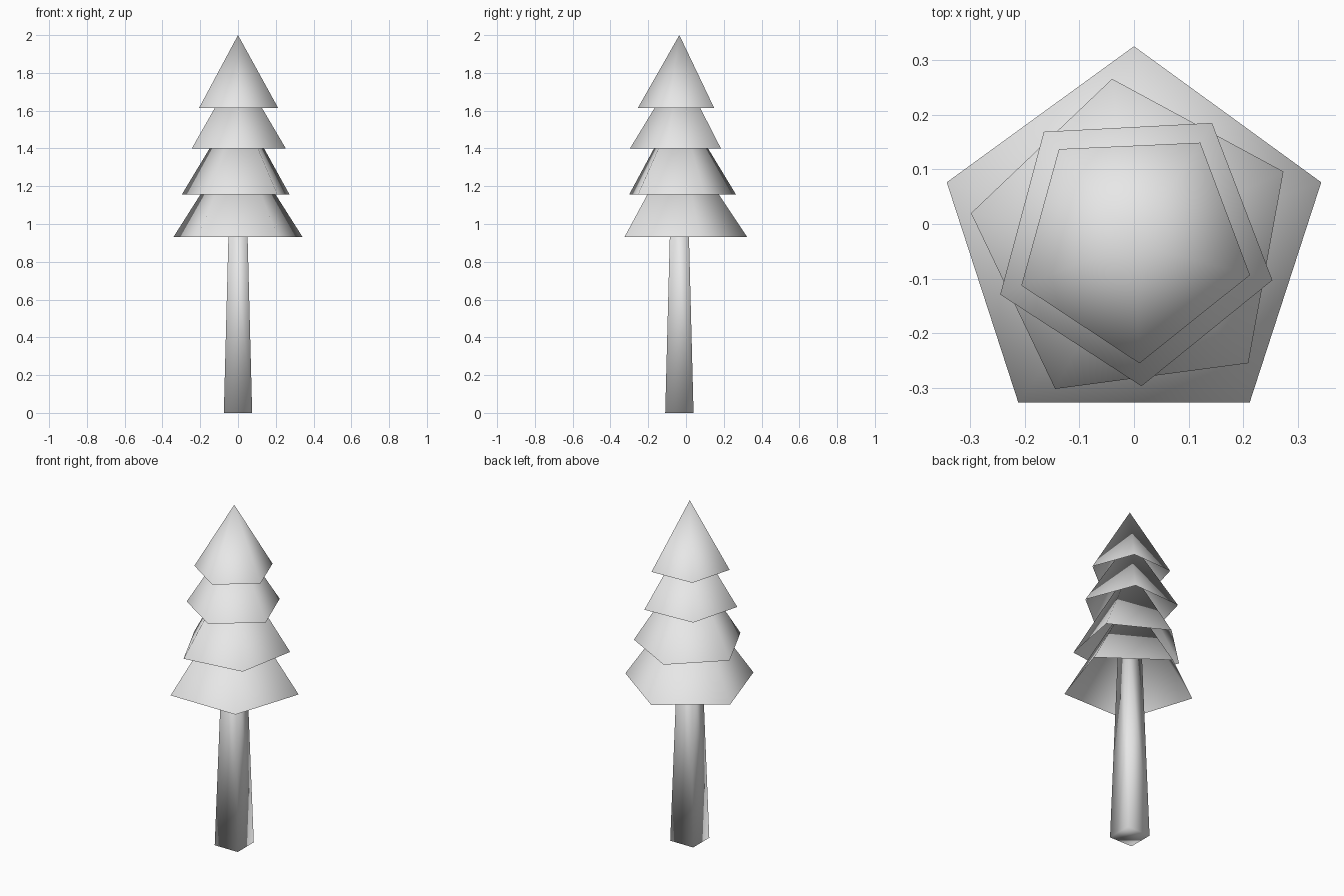
import bpy
from math import radians, sqrt

cube = bpy.data.objects.get("Cube")
if cube:
    bpy.data.objects.remove(cube, do_unlink=True)

CENTER_Y = -0.035

grey = bpy.data.materials.new("light_grey")
grey.use_nodes = True
colour = (0.8, 0.8, 0.8, 1)
grey.diffuse_color = colour
grey.node_tree.nodes["Principled BSDF"].inputs["Base Color"].default_value = colour


def add_cone(name, sides, bottom, top, r_bottom, r_top, first_vertex, cap):
    """Smooth-shaded cone with one corner at the first_vertex angle."""
    bpy.ops.mesh.primitive_cone_add(
        vertices=sides, radius1=r_bottom, radius2=r_top, depth=top - bottom,
        end_fill_type="NGON" if cap else "NOTHING",
        location=(0, CENTER_Y, (bottom + top) / 2),
        rotation=(0, 0, radians(first_vertex - 90)))
    obj = bpy.context.object
    obj.name = name
    obj.data.materials.append(grey)
    bpy.ops.object.shade_smooth()
    return obj


# Square tapering trunk, running up inside the foliage
add_cone("trunk", 4, 0, 1.15, 0.075 * sqrt(2), 0.045 * sqrt(2), 45, True)

# Four hollow five-sided foliage tiers: base height, tip height, radius, turn
tiers = {
    "foliage_bottom": (0.93, 1.47, 0.36, 90),
    "foliage_lower": (1.155, 1.65, 0.303, 97.6),
    "foliage_upper": (1.40, 1.83, 0.262, 57),
    "foliage_top": (1.615, 2.0, 0.22, 56.6),
}
for name, (base, tip, radius, turn) in tiers.items():
    add_cone(name, 5, base, tip, radius, 0, turn, False)
